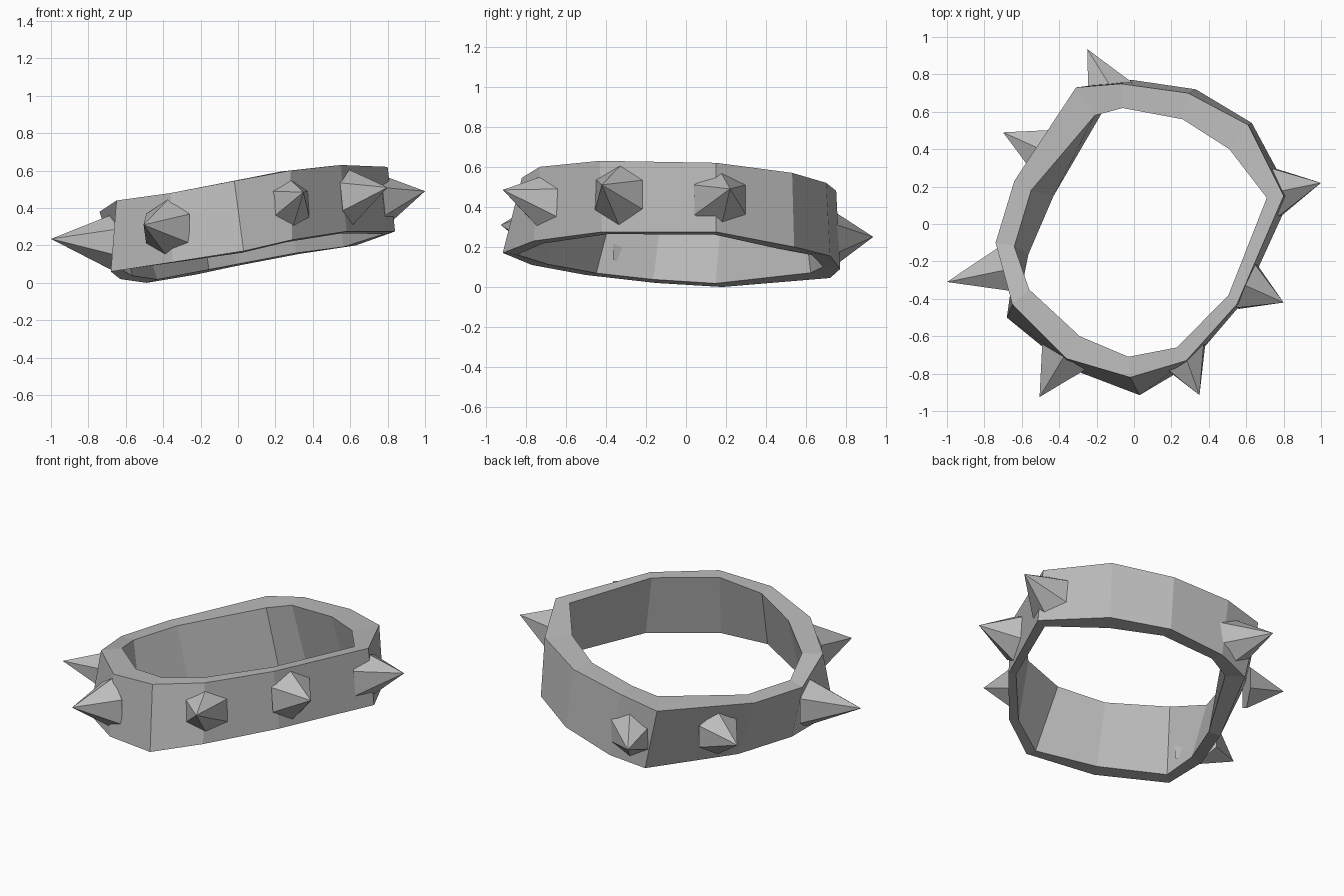
import bpy
import bmesh
from mathutils import Vector, Matrix

cube = bpy.data.objects.get("Cube")
if cube:
    bpy.data.objects.remove(cube, do_unlink=True)

# Single grey metal
grey = bpy.data.materials.new("grey_metal")
grey.use_nodes = True
colour = (0.5, 0.5, 0.5, 1)
grey.diffuse_color = colour
grey.node_tree.nodes["Principled BSDF"].inputs["Base Color"].default_value = colour


def finish(name, bm):
    bmesh.ops.recalc_face_normals(bm, faces=bm.faces)
    mesh = bpy.data.meshes.new(name)
    bm.to_mesh(mesh)
    bm.free()
    mesh.materials.append(grey)
    obj = bpy.data.objects.new(name, mesh)
    bpy.context.collection.objects.link(obj)
    return obj


# Band: outer top and bottom rims, plus how far the inner rim sits inward
top_rim = [(-.31, .73, .43), (-.07, .75, .48), (.29, .70, .52), (.61, .53, .57),
           (.80, .15, .62), (.55, -.43, .63), (.28, -.73, .60), (-.02, -.82, .545),
           (-.36, -.72, .48), (-.65, -.43, .44), (-.74, -.10, .38), (-.64, .23, .38)]
low_rim = [(-.22, .72, .045), (-.01, .77, .09), (.33, .72, .155), (.63, .54, .20),
           (.84, .15, .275), (.58, -.42, .275), (.29, -.76, .23), (.03, -.915, .17),
           (-.35, -.77, .11), (-.68, -.50, .06), (-.63, -.15, .02), (-.49, .18, 0)]
inset = [(.10, -.15), (.01, -.13), (-.03, -.14), (-.10, -.13), (-.09, -.01), (-.045, .05),
         (-.05, .07), (-.01, .11), (.07, .12), (.09, .08), (.10, -.02), (.09, -.05)]

bm = bmesh.new()
sections = []
for t, b, (dx, dy) in zip(top_rim, low_rim, inset):
    top_step = Vector((dx, dy, .1 * dx))
    low_step = Vector((dx, dy, .25 * dx - .1 * dy)) * .65
    corners = [Vector(t), Vector(b), Vector(b) + low_step, Vector(t) + top_step]
    sections.append([bm.verts.new(c) for c in corners])
for i, here in enumerate(sections):
    after = sections[(i + 1) % len(sections)]
    for k in range(4):
        n = (k + 1) % 4
        bm.faces.new((here[k], here[n], after[n], after[k]))
finish("band", bm)


# Spikes: six-sided pyramids with leaning tips
def spike(name, base, tip, outward, radius):
    bm = bmesh.new()
    turn = Vector(outward).to_track_quat("Z", "Y").to_matrix().to_4x4()
    place = Matrix.Translation(base) @ turn
    bmesh.ops.create_circle(bm, cap_ends=True, segments=6, radius=radius, matrix=place)
    rim = list(bm.verts)
    apex = bm.verts.new(tip)
    for i in range(6):
        bm.faces.new((rim[i], rim[(i + 1) % 6], apex))
    finish(name, bm)


spike("right_spike", (-.66, -.24, .215), (-1, -.31, .235), (-1, -.4, 0), .155)
spike("front_right_spike", (-.375, -.71, .29), (-.505, -.925, .31), (-.5, -.85, 0), .155)
spike("front_left_spike", (.28, -.71, .42), (.35, -.915, .485), (.6, -.8, .1), .14)
spike("left_front_spike", (.60, -.33, .46), (.80, -.42, .51), (.9, -.35, .1), .15)
spike("left_spike", (.76, .17, .435), (1, .22, .49), (1, .15, .1), .15)
spike("back_spike", (-.125, .735, .24), (-.25, .935, .25), (-.15, 1, 0), .14)
spike("back_right_spike", (-.50, .40, .22), (-.70, .49, .23), (-.9, .5, 0), .135)
